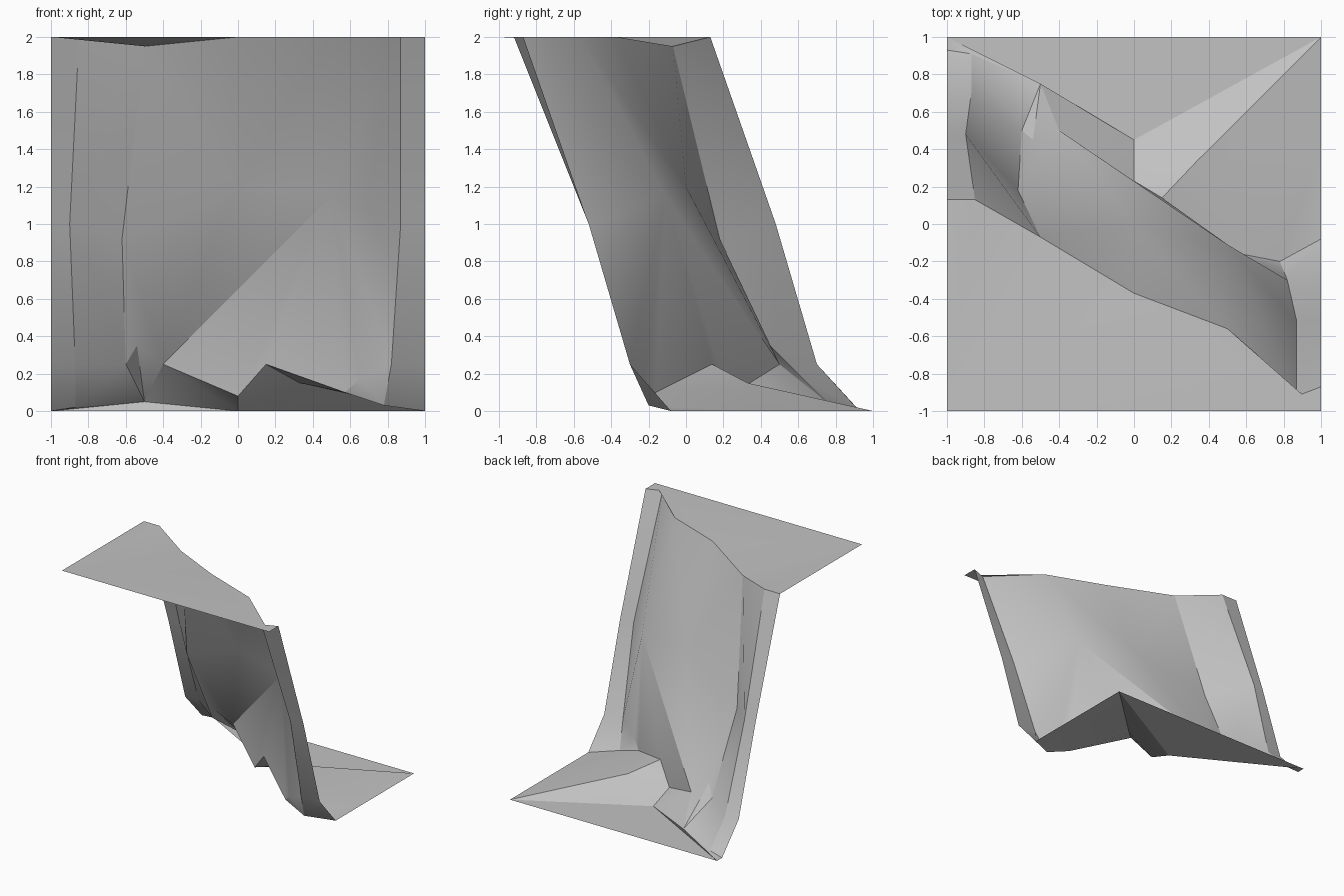
import bpy, bmesh, math
from mathutils import Vector

cube = bpy.data.objects.get("Cube")
if cube:
    bpy.data.objects.remove(cube, do_unlink=True)

# One plain stone colour
stone = bpy.data.materials.new("grey_stone")
stone.use_nodes = True
colour = (0.54, 0.54, 0.54, 1)
stone.diffuse_color = colour
stone.node_tree.nodes["Principled BSDF"].inputs["Base Color"].default_value = colour


def fan(centre, *rim):
    """Triangles from one point to each pair along a rim."""
    return [(centre, a, b) for a, b in zip(rim, rim[1:])]


def strip(left, right):
    """Quads between two columns of equal length."""
    return [(left[i], left[i + 1], right[i + 1], right[i]) for i in range(len(left) - 1)]


def build(name, faces, facing):
    """Make a sheet from faces given by points, turned towards one side."""
    bm = bmesh.new()
    verts = {}
    for face in faces:
        for point in face:
            if point not in verts:
                verts[point] = bm.verts.new(point)
        bm.faces.new([verts[point] for point in face])
    bmesh.ops.recalc_face_normals(bm, faces=bm.faces[:])
    bm.normal_update()
    total = sum((f.normal * f.calc_area() for f in bm.faces), Vector())
    if total.dot(Vector(facing)) < 0:
        bmesh.ops.reverse_faces(bm, faces=bm.faces[:])
    mesh = bpy.data.meshes.new(name)
    bm.to_mesh(mesh)
    bm.free()
    mesh.materials.append(stone)
    obj = bpy.data.objects.new(name, mesh)
    bpy.context.collection.objects.link(obj)
    bpy.ops.object.select_all(action="DESELECT")
    obj.select_set(True)
    bpy.context.view_layer.objects.active = obj
    bpy.ops.object.shade_smooth_by_angle(angle=math.radians(28))


# Rock columns, each from the rim down to the foot
right_end = [(-1, .13, 2), (-1, .47, 1), (-1, .7, .25), (-1, .93, 0)]
right_rib = [(-.85, .13, 2), (-.9, .48, 1), (-.87, .7, .25), (-.87, .91, .02)]
groove = [(-.5, -.07, 1.95), (-.62, .18, .92), (-.6, .5, .25), (-.5, .75, .05)]
left_rib = [(.87, -.92, 2), (.87, -.52, 1), (.82, -.3, .25), (.78, -.2, .03)]
left_end = [(1, -.87, 2), (1, -.52, 1), (1, -.3, .25), (1, -.08, 0)]

# Central buttress and the hollow beside its foot
mid_rim, mid_bulge, mid_foot = (0, -.37, 2), (0, 0, 1.2), (-.4, .5, .25)
nose_rim, nose = (.5, -.56, 2), (.5, -.11, 1.15)
foot_notch, notch_floor, foot_peak = (0, .23, .08), (0, .45, 0), (.15, .14, .25)
hollow, hollow_lip = (.65, -.22, .17), (.57, -.16, .1)
groove_knob = (-.54, .45, .35)

cliff = strip(right_end, right_rib) + strip(left_rib, left_end)
cliff += fan(right_rib[1], right_rib[0], groove[0], groove[1], groove[2], right_rib[2])
cliff += fan(groove[2], right_rib[2], right_rib[3], groove[3], groove_knob, groove[1])
cliff += fan(mid_bulge, mid_foot, groove[1], groove[0], mid_rim, nose_rim, nose, mid_foot)
cliff += fan(groove_knob, groove[1], mid_foot, groove[3])
cliff += fan(nose, mid_foot, foot_notch, foot_peak, hollow_lip, hollow,
             left_rib[2], left_rib[1], left_rib[0], nose_rim)
cliff += fan(hollow, hollow_lip, left_rib[3], left_rib[2])
build("cliff_face", cliff, (0, 1, .3))

# Upper ground, running from the rim to the front
front_right, front_left = (-1, -1, 2), (1, -1, 2)
ledge = fan(front_right, right_end[0], right_rib[0], groove[0], mid_rim)
ledge += fan(front_left, front_right, mid_rim, nose_rim, left_rib[0], left_end[0])
build("upper_ground", ledge, (0, 0, 1))

# Lower ground, banked up around a small mound and sunk at the notch
mound = (.33, .33, .15)
side, back_left, back_right = (1, .4, 0), (1, 1, 0), (-1, 1, 0)
ground = fan(mound, hollow_lip, side, back_left, notch_floor, foot_notch, foot_peak, hollow_lip)
ground += fan(side, hollow_lip, left_rib[3], left_end[3])
ground += fan(notch_floor, back_left, back_right, groove[3], mid_foot, foot_notch)
ground += fan(back_right, groove[3], right_rib[3], right_end[3])
build("lower_ground", ground, (0, 0, 1))
